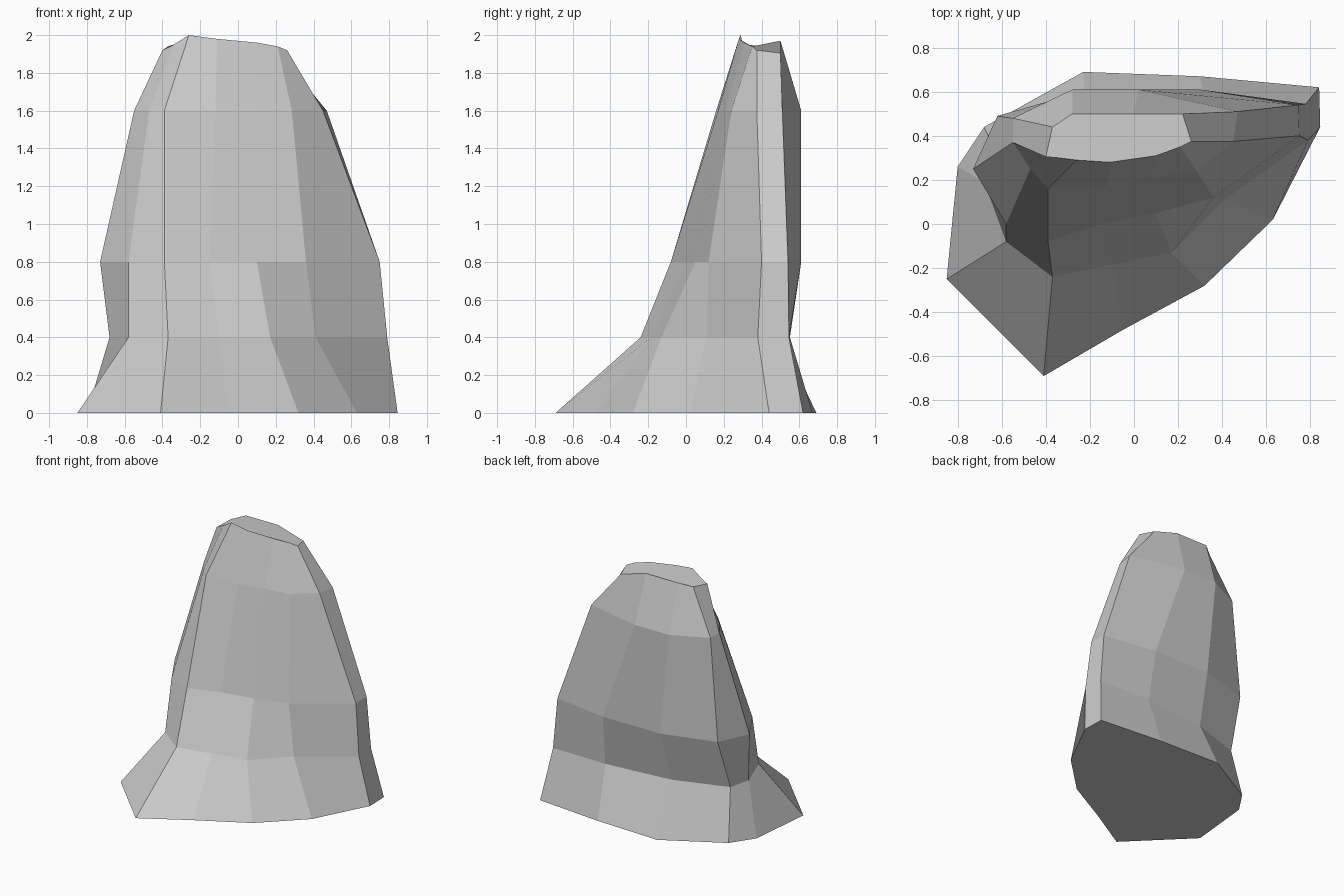
import bpy
import bmesh

cube = bpy.data.objects.get("Cube")
if cube:
    bpy.data.objects.remove(cube, do_unlink=True)

# Single stone colour
stone = bpy.data.materials.new("stone_grey")
stone.use_nodes = True
stone_colour = (0.6, 0.6, 0.6, 1.0)
stone.diffuse_color = stone_colour
stone.node_tree.nodes["Principled BSDF"].inputs["Base Color"].default_value = stone_colour

# Horizontal cross-sections, each starting at the foot spur and running
# anticlockwise: front, right end, back, left end
foot = [(-.85, -.25), (-.41, -.69), (-.05, -.48), (.32, -.28), (.63, .02), (.845, .44),
        (.84, .62), (.3, .67), (-.23, .69), (-.68, .44), (-.8, .26)]
ankle = [(-.58, -.08), (-.37, -.24), (-.1, -.185), (.17, -.13), (.41, .11), (.79, .38),
         (.78, .545), (.32, .55), (-.22, .5), (-.64, .36), (-.68, .19)]
waist = [(-.58, 0), (-.39, -.08), (-.15, 0), (.1, .05), (.36, .12), (.75, .4),
         (.745, .54), (.3, .61), (-.2, .61), (-.62, .49), (-.73, .25)]
shoulder = [(-.47, .25), (-.39, .16), (-.12, .17), (.08, .21), (.285, .24), (.45, .375),
            (.47, .51), (.02, .61), (-.28, .61), (-.55, .48), (-.55, .37)]
crown = [(-.34, .3), (-.26, .29), (-.11, .28), (.1, .31), (.21, .35), (.26, .375),
         (.22, .5), (0, .5), (-.28, .5), (-.37, .44), (-.4, .305)]
# The crown is tilted and uneven, so it has its own heights
crown_heights = [1.95, 2, 1.98, 1.96, 1.94, 1.92, 1.905, 1.97, 1.97, 1.94, 1.92]


def add_ring(bm, outline, heights):
    """Add one closed row of vertices."""
    return [bm.verts.new((x, y, z)) for (x, y), z in zip(outline, heights)]


def bridge(bm, lower, upper):
    """Join two rows with a band of quads."""
    count = len(lower)
    for i in range(count):
        j = (i + 1) % count
        bm.faces.new((lower[i], lower[j], upper[j], upper[i]))


def build_rock(name, sections):
    """Loft the sections into a closed, flat-shaded boulder."""
    bm = bmesh.new()
    rings = [add_ring(bm, outline, heights) for outline, heights in sections]
    for lower, upper in zip(rings, rings[1:]):
        bridge(bm, lower, upper)
    bm.faces.new(reversed(rings[0]))
    bm.faces.new(rings[-1])
    bmesh.ops.recalc_face_normals(bm, faces=bm.faces)
    mesh = bpy.data.meshes.new(name)
    bm.to_mesh(mesh)
    bm.free()
    mesh.materials.append(stone)
    rock = bpy.data.objects.new(name, mesh)
    bpy.context.collection.objects.link(rock)
    return rock


def level(outline, z):
    """Pair an outline with one constant height."""
    return outline, [z] * len(outline)


build_rock("standing_rock", [
    level(foot, 0),
    level(ankle, .4),
    level(waist, .8),
    level(shoulder, 1.6),
    (crown, crown_heights),
])
